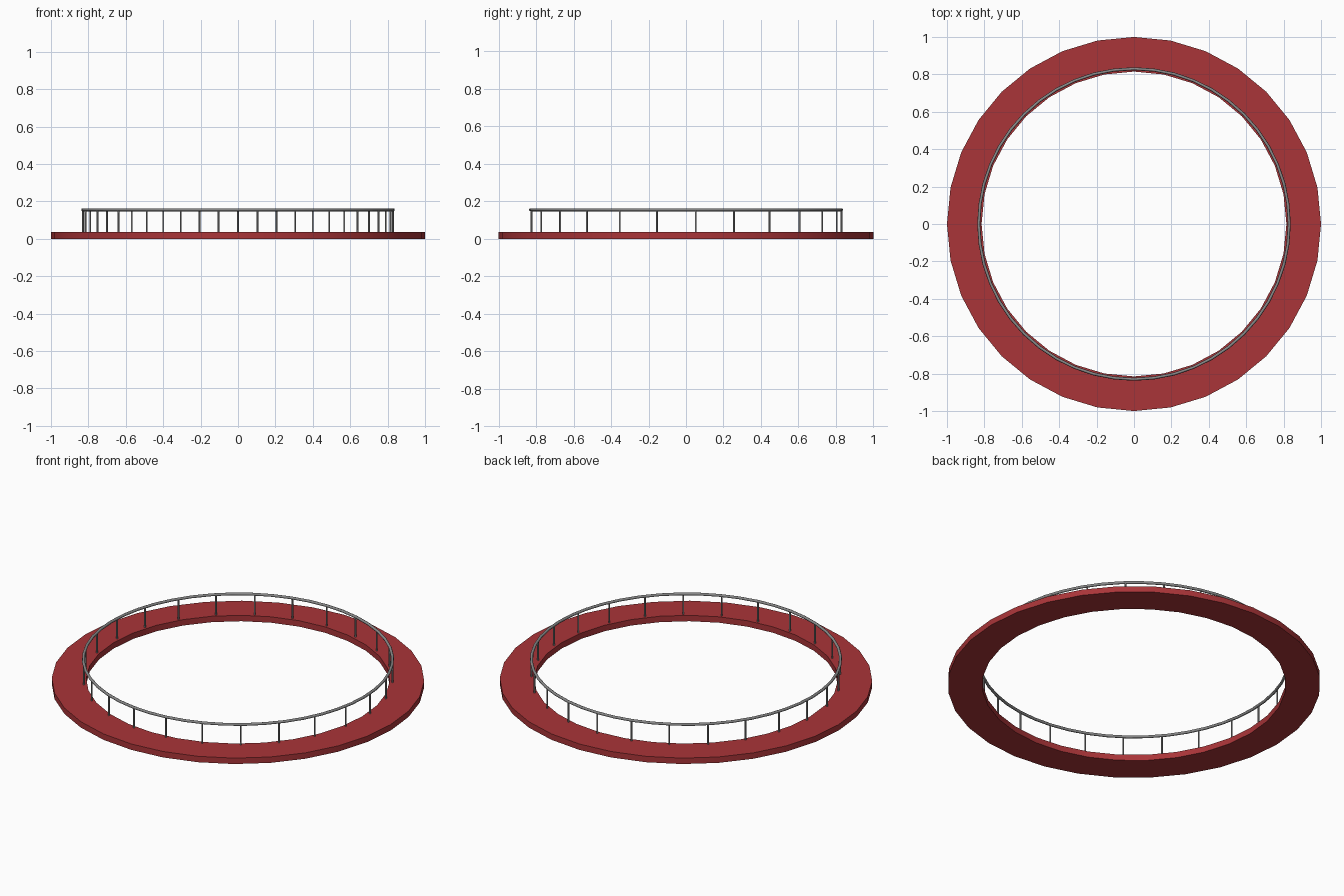
import bpy, bmesh, math

if "Cube" in bpy.data.objects:
    bpy.data.objects.remove(bpy.data.objects["Cube"])

SEGMENTS = 32
POSTS = 25
RAIL_R = 0.83
RAIL_Z = 0.155


def material(name, color):
    m = bpy.data.materials.new(name)
    m.diffuse_color = color
    m.use_nodes = True
    m.node_tree.nodes["Principled BSDF"].inputs["Base Color"].default_value = m.diffuse_color
    return m


def lathe(name, profile, mat, segments):
    """Sweep a closed (radius, z) profile around the z axis."""
    bm = bmesh.new()
    rings = []
    for i in range(segments):
        a = 2 * math.pi * i / segments
        rings.append([bm.verts.new((r * math.cos(a), r * math.sin(a), z)) for r, z in profile])
    n = len(profile)
    for i in range(segments):
        p, q = rings[i], rings[(i + 1) % segments]
        for j in range(n):
            k = (j + 1) % n
            bm.faces.new((p[j], q[j], q[k], p[k]))
    bmesh.ops.recalc_face_normals(bm, faces=bm.faces)
    mesh = bpy.data.meshes.new(name)
    bm.to_mesh(mesh)
    bm.free()
    obj = bpy.data.objects.new(name, mesh)
    bpy.context.collection.objects.link(obj)
    mesh.materials.append(mat)
    return obj


def smooth(obj):
    bpy.ops.object.select_all(action='DESELECT')
    obj.select_set(True)
    bpy.context.view_layer.objects.active = obj
    bpy.ops.object.shade_smooth_by_angle(angle=math.radians(50))


red = material("red_floor", (0.40, 0.035, 0.04, 1))
metal = material("rail_metal", (0.25, 0.25, 0.25, 1))

# Flat ring walkway
floor = lathe("walkway_ring", [(0.815, 0), (1, 0), (1, 0.035), (0.815, 0.035)], red, SEGMENTS)
smooth(floor)

# Round handrail along the inner edge
tube = [(RAIL_R + 0.008 * math.cos(t * math.pi / 4), RAIL_Z + 0.008 * math.sin(t * math.pi / 4))
        for t in range(8)]
smooth(lathe("handrail", tube, metal, 48))

# Railing posts, the first one at the back
for i in range(POSTS):
    a = math.pi / 2 + 2 * math.pi * i / POSTS
    bpy.ops.mesh.primitive_cylinder_add(
        vertices=8, radius=0.005, depth=RAIL_Z - 0.03,
        location=(RAIL_R * math.cos(a), RAIL_R * math.sin(a), (RAIL_Z + 0.03) / 2),
        rotation=(0, 0, a))
    post = bpy.context.object
    post.name = f"railing_post_{i + 1}"
    post.data.materials.append(metal)
    smooth(post)
